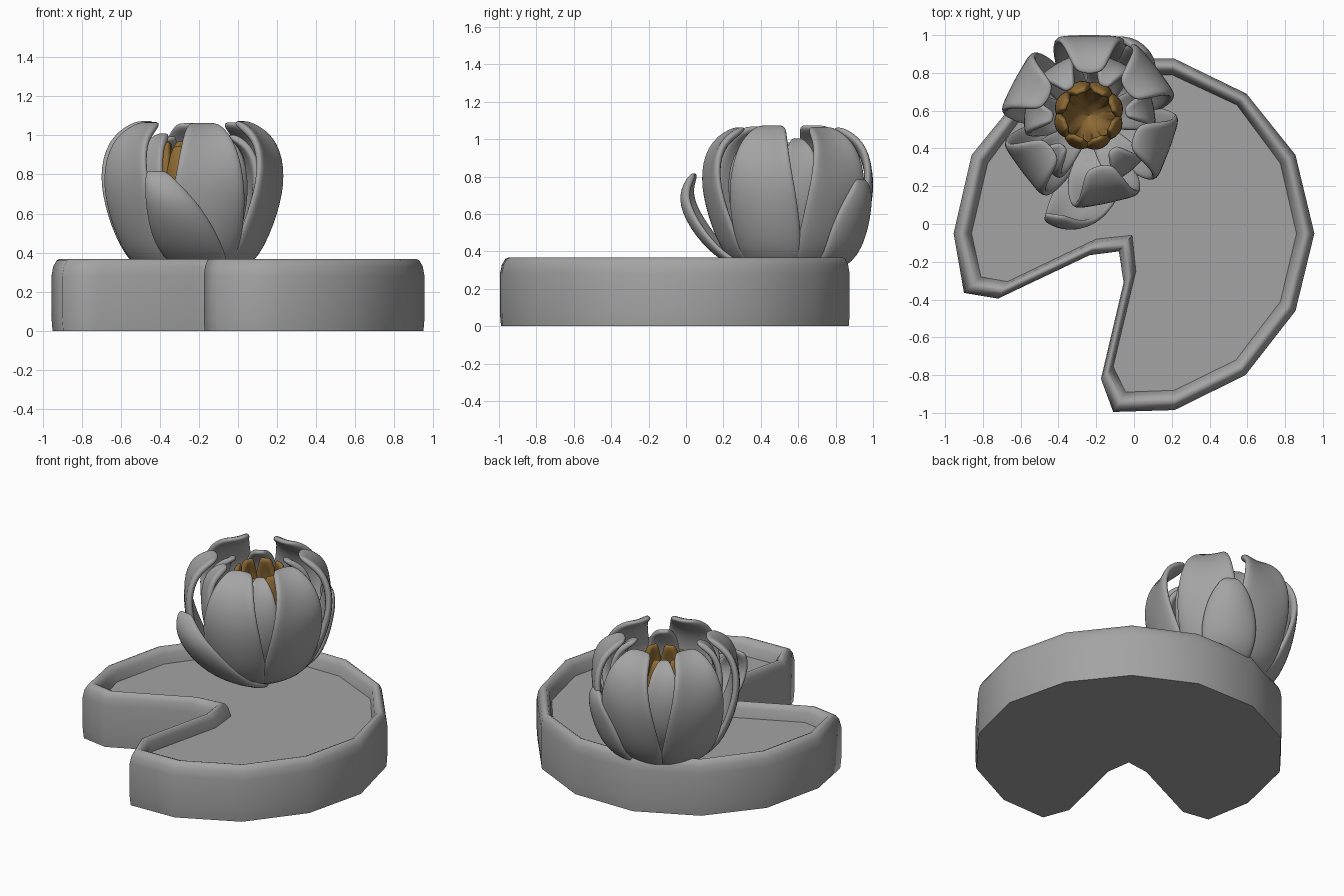
import bpy, math, random
from mathutils import Vector

if "Cube" in bpy.data.objects:
    bpy.data.objects.remove(bpy.data.objects["Cube"])

random.seed(4)


def make_material(name, color):
    mat = bpy.data.materials.new(name)
    mat.diffuse_color = (*color, 1)
    mat.use_nodes = True
    mat.node_tree.nodes["Principled BSDF"].inputs["Base Color"].default_value = mat.diffuse_color
    return mat


grey = make_material("dark_grey", (.37, .37, .37))
gold = make_material("gold", (.28, .15, .035))


def make_object(name, verts, faces, mat, angle=None):
    mesh = bpy.data.meshes.new(name)
    mesh.from_pydata(verts, [], faces)
    mesh.update()
    mesh.materials.append(mat)
    ob = bpy.data.objects.new(name, mesh)
    bpy.context.collection.objects.link(ob)
    bpy.ops.object.select_all(action='DESELECT')
    ob.select_set(True)
    bpy.context.view_layer.objects.active = ob
    if angle:
        bpy.ops.object.shade_smooth_by_angle(angle=math.radians(angle))
    else:
        bpy.ops.object.shade_smooth()
    return ob


# Lily pad: outer and inner rim outlines, counter-clockwise
outer = [(-.90, -.365), (-.72, -.395), (-.235, -.165), (-.08, -.145), (-.055, -.31),
         (-.175, -.82), (-.11, -.995), (.215, -.985), (.59, -.80), (.855, -.46),
         (.955, -.05), (.855, .365), (.595, .69), (.215, .875), (-.215, .875),
         (-.595, .69), (-.86, .365), (-.955, -.05)]
inner = [(-.81, -.28), (-.67, -.305), (-.20, -.08), (-.01, -.06), (.01, -.25),
         (-.11, -.755), (-.045, -.89), (.215, -.88), (.54, -.72), (.775, -.41),
         (.86, -.05), (.775, .32), (.545, .63), (.20, .79), (-.20, .79),
         (-.545, .63), (-.775, .32), (-.86, -.05)]
# Rim section: (blend from outer to inner outline, height)
section = [(.06, 0), (.03, .03), (0, .07), (0, .28), (.10, .33), (.28, .36),
           (.45, .368), (.65, .36), (.85, .33), (1, .27)]
n = len(outer)
verts, faces = [], []
for t, z in section:
    for a, b in zip(outer, inner):
        p = Vector(a).lerp(Vector(b), t)
        verts.append((p.x, p.y, z))
for k in range(len(section) - 1):
    for i in range(n):
        j = (i + 1) % n
        faces.append((k * n + i, k * n + j, (k + 1) * n + j, (k + 1) * n + i))
faces.append(tuple(reversed(range(n))))
top = (len(section) - 1) * n
faces.append(tuple(range(top, top + n)))
pad = make_object("lily_pad", verts, faces, grey, 72)
for poly in pad.data.polygons:
    if len(poly.vertices) == n:
        poly.use_smooth = False


# Ring of curved petals; path rows are (radius, height, half width, cup)
def petal_ring(name, center, angles, path, thickness, mat=grey, vary=0.0, lean=0.0):
    verts, faces = [], []
    cols = [-1, -.5, 0, .5, 1]
    m = len(cols)
    for deg in angles:
        a = math.radians(deg)
        rad = Vector((math.cos(a), math.sin(a), 0))
        tan = Vector((-rad.y, rad.x, 0))
        stretch = 1 + random.uniform(-vary, vary)
        start = len(verts)
        for i, (r, z, w, cup) in enumerate(path):
            h = path[0][1] + (z - path[0][1]) * stretch
            shift = lean * (i / (len(path) - 1) - .5)
            for u in cols:
                p = rad * (r - cup * w * u * u) + tan * (w * u + shift)
                verts.append((center[0] + p.x, center[1] + p.y, h))
        for i in range(len(path) - 1):
            for j in range(m - 1):
                q = start + i * m + j
                faces.append((q, q + 1, q + m + 1, q + m))
    ob = make_object(name, verts, faces, mat)
    solid = ob.modifiers.new("thickness", 'SOLIDIFY')
    solid.thickness = thickness
    solid.offset = 0
    sub = ob.modifiers.new("smooth", 'SUBSURF')
    sub.levels = sub.render_levels = 2


center = (-.235, .55)

# Outer petals
petal_ring("outer_petals", center, [-143, -78, -20, 38, 90, 152],
           [(.03, .27, .07, .1), (.25, .305, .15, .3), (.36, .43, .19, .3),
            (.43, .66, .20, .15), (.435, .84, .175, 0), (.37, 1.0, .135, -.2),
            (.24, 1.075, .08, -.3)], .045, vary=.02)

# Inner petals
petal_ring("inner_petals", center, [-135, -52, 12, 68, 122, 175],
           [(.04, .31, .05, .1), (.19, .36, .09, .3), (.30, .52, .115, .3),
            (.335, .70, .115, .15), (.32, .84, .10, 0), (.27, .94, .075, -.2),
            (.19, .99, .03, -.3)], .04, vary=.03)

# Low open petals at front and back
petal_ring("front_low_petal", center, [-97],
           [(.10, .28, .07, .1), (.30, .33, .15, .3), (.46, .45, .18, .35),
            (.575, .62, .15, .4), (.58, .73, .10, .3), (.52, .82, .05, 0)],
           .04, lean=-.25)
petal_ring("back_low_petal", center, [57],
           [(.10, .28, .07, .1), (.33, .32, .14, .3), (.42, .46, .18, .35),
            (.47, .62, .15, .4), (.48, .72, .10, .3), (.45, .79, .04, 0)], .04)

# Golden stamens
petal_ring("stamens", (-.24, .575), [20 + k * 45 for k in range(8)],
           [(-.02, .36, .04, .1), (.10, .43, .06, .4), (.15, .60, .078, .6),
            (.18, .76, .075, .6), (.16, .88, .055, .4), (.13, .96, .03, 0)],
           .04, gold, .03)
